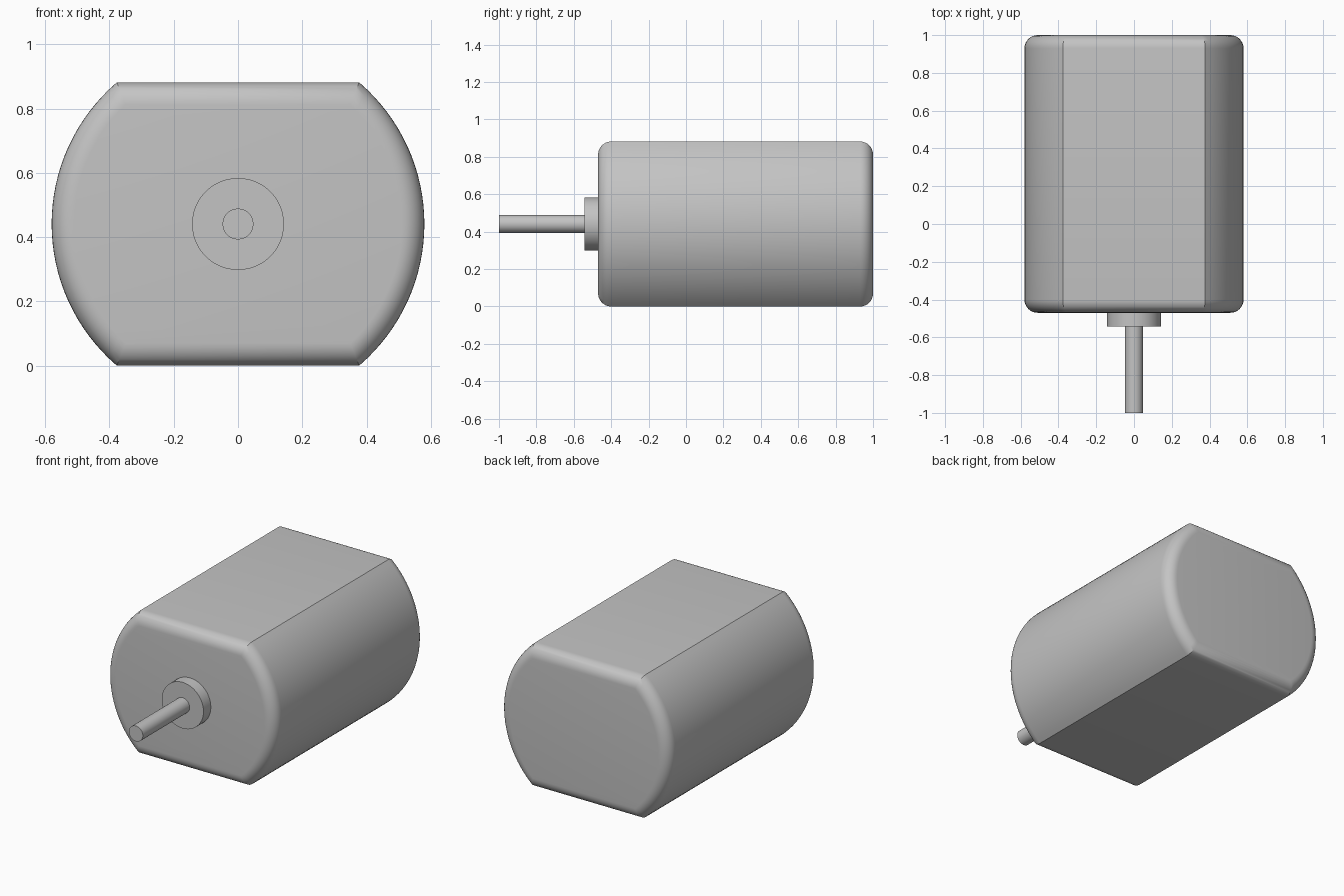
import bpy, bmesh
from math import sin, cos, asin, pi, sqrt, radians

if "Cube" in bpy.data.objects:
    bpy.data.objects.remove(bpy.data.objects["Cube"], do_unlink=True)

RADIUS, HALF_HEIGHT, FILLET = 0.58, 0.441, 0.07
FRONT, BACK = -0.47, 1.0
ARC_STEPS, FILLET_STEPS = 32, 8

grey = bpy.data.materials.new("grey_metal")
grey.use_nodes = True
colour = (0.55, 0.55, 0.55, 1)
grey.diffuse_color = colour
grey.node_tree.nodes["Principled BSDF"].inputs["Base Color"].default_value = colour


def finish(bm, name):
    bmesh.ops.recalc_face_normals(bm, faces=bm.faces)
    mesh = bpy.data.meshes.new(name)
    bm.to_mesh(mesh)
    bm.free()
    mesh.materials.append(grey)
    obj = bpy.data.objects.new(name, mesh)
    bpy.context.collection.objects.link(obj)
    bpy.ops.object.select_all(action="DESELECT")
    obj.select_set(True)
    bpy.context.view_layer.objects.active = obj
    bpy.ops.object.shade_smooth_by_angle(angle=radians(30))
    return obj


def loft(name, rings):
    """Skin a list of closed rings of points and cap both ends."""
    bm = bmesh.new()
    loops = [[bm.verts.new(p) for p in ring] for ring in rings]
    for a, b in zip(loops, loops[1:]):
        for i in range(len(a)):
            j = (i + 1) % len(a)
            bm.faces.new((a[i], a[j], b[j], b[i]))
    bm.faces.new(loops[0])
    bm.faces.new(loops[-1])
    return finish(bm, name)


def can_ring(inset, y):
    """Circle with flat top and bottom, shrunk evenly by the inset."""
    r, h = RADIUS - inset, HALF_HEIGHT - inset
    limit = asin(h / r)
    arc = [-limit + 2 * limit * i / ARC_STEPS for i in range(ARC_STEPS + 1)]
    angles = arc + [a + pi for a in arc]
    return [(r * cos(a), y, HALF_HEIGHT + r * sin(a)) for a in angles]


def round_ring(r, y, steps=48):
    return [(r * cos(2 * pi * i / steps), y, HALF_HEIGHT + r * sin(2 * pi * i / steps))
            for i in range(steps)]


# Motor can with rounded end rims
turns = [pi / 2 * i / FILLET_STEPS for i in range(FILLET_STEPS + 1)]
front_rim = [can_ring(FILLET * (1 - sin(t)), FRONT + FILLET * (1 - cos(t))) for t in turns]
back_rim = [can_ring(FILLET * (1 - sin(t)), BACK - FILLET * (1 - cos(t))) for t in reversed(turns)]
loft("motor_can", front_rim + back_rim)

# Bearing boss and output shaft
loft("bearing_boss", [round_ring(0.143, -0.542), round_ring(0.143, FRONT)])
loft("output_shaft", [round_ring(0.048, -1.0), round_ring(0.048, -0.542)])
